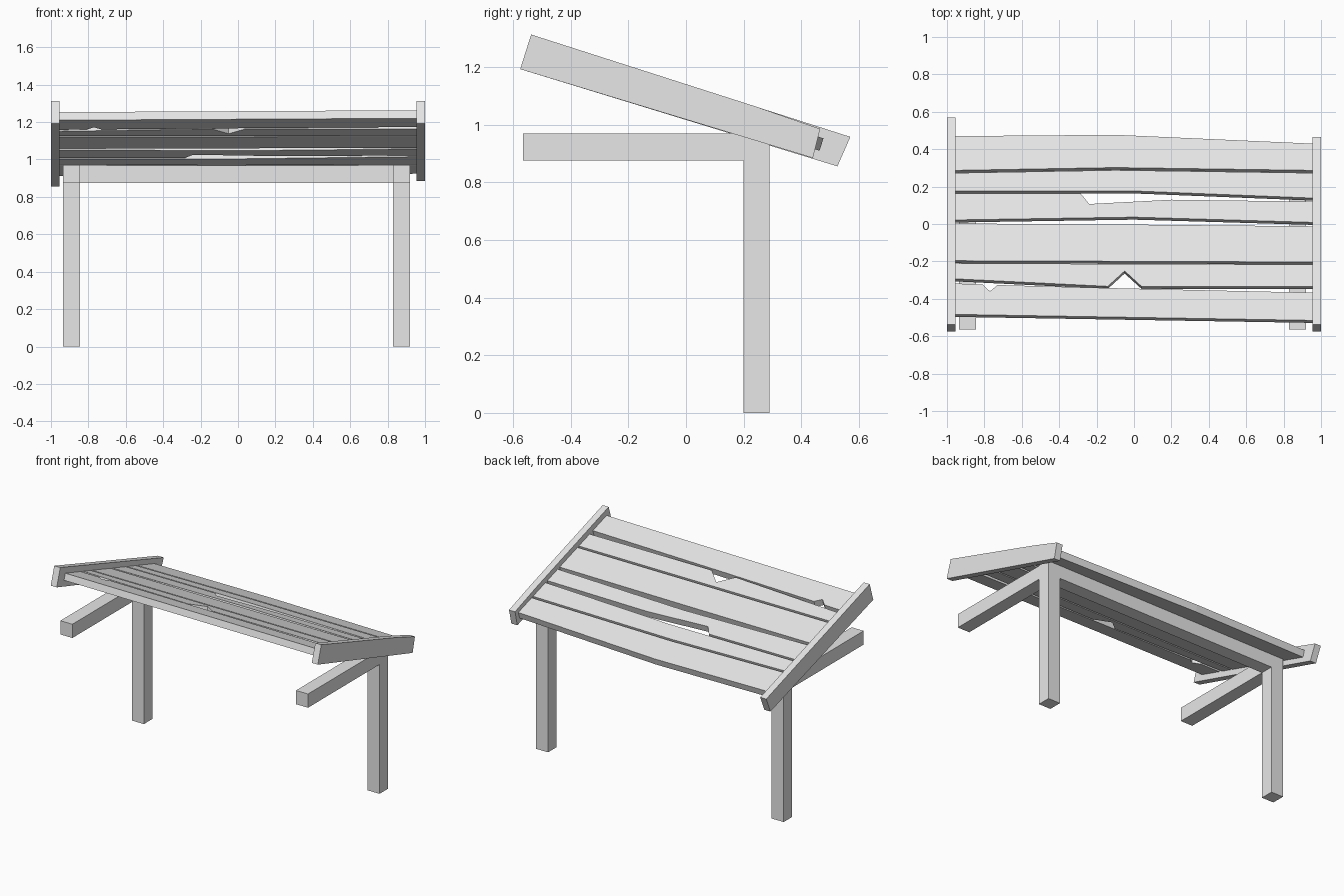
import bpy
import bmesh
import math
from mathutils import Matrix

cube = bpy.data.objects.get("Cube")
if cube:
    bpy.data.objects.remove(cube, do_unlink=True)

TILT = math.radians(17.4)
PLANK_T = 0.045
END = 0.955          # half length of the planks
CANOPY_Z = 1.078     # height of the sloping mid plane at y = 0

grey = bpy.data.materials.new("weathered grey")
grey.use_nodes = True
grey.diffuse_color = (0.8, 0.8, 0.8, 1)
grey.node_tree.nodes["Principled BSDF"].inputs["Base Color"].default_value = (0.8, 0.8, 0.8, 1)


def prism(name, outline, depth, matrix):
    """Extrude a flat outline along local z, then place it."""
    bm = bmesh.new()
    face = bm.faces.new([bm.verts.new((u, v, 0)) for u, v in outline])
    new = bmesh.ops.extrude_face_region(bm, geom=[face])["geom"]
    verts = [g for g in new if isinstance(g, bmesh.types.BMVert)]
    bmesh.ops.translate(bm, verts=verts, vec=(0, 0, depth))
    bmesh.ops.transform(bm, matrix=matrix, verts=bm.verts)
    bmesh.ops.recalc_face_normals(bm, faces=bm.faces)
    mesh = bpy.data.meshes.new(name)
    bm.to_mesh(mesh)
    bm.free()
    mesh.materials.append(grey)
    obj = bpy.data.objects.new(name, mesh)
    bpy.context.collection.objects.link(obj)
    return obj


def box(name, x, y, z):
    outline = [(x[0], y[0]), (x[1], y[0]), (x[1], y[1]), (x[0], y[1])]
    return prism(name, outline, z[1] - z[0], Matrix.Translation((0, 0, z[0])))


def plank(name, front, back):
    """Sloping board; edges run left to right as (x, y) in plan."""
    outline = [(x, y / math.cos(TILT)) for x, y in front + back[::-1]]
    place = (Matrix.Translation((0, 0, CANOPY_Z)) @ Matrix.Rotation(-TILT, 4, "X")
             @ Matrix.Translation((0, 0, -PLANK_T / 2)))
    return prism(name, outline, PLANK_T, place)


def edge(start, middle, end):
    return [(-END, start)] + middle + [(END, end)]


# Worn planks from back to front: front edge, back edge
planks = [
    (edge(0.28, [(-0.1, 0.295)], 0.28), edge(0.463, [(-0.1, 0.47)], 0.423)),
    (edge(0.17, [(0, 0.17)], 0.132), edge(0.266, [(-0.1, 0.281)], 0.266)),
    (edge(0.015, [(0, 0.03)], 0.002),
     edge(0.156, [(-0.285, 0.156), (-0.24, 0.1), (0.2, 0.123)], 0.113)),
    (edge(-0.203, [], -0.21), edge(-0.004, [(0, -0.01)], -0.019)),
    (edge(-0.3, [(-0.14, -0.34), (-0.05, -0.258), (0.04, -0.34)], -0.34),
     edge(-0.217, [], -0.224)),
    (edge(-0.49, [], -0.522),
     edge(-0.325, [(-0.81, -0.33), (-0.77, -0.367), (-0.73, -0.333), (-0.1, -0.35)], -0.374)),
]
for i, (front, back) in enumerate(planks):
    plank(f"plank_{i + 1}", front, back)

# Side rails, drawn as (y, z) profiles and extruded along x; one is broken short
front_end = [(-0.575, 1.192), (-0.537, 1.312)]
rails = {
    "right_rail": (-1.0, front_end + [(0.57, 0.957), (0.525, 0.855)]),
    "left_rail": (END, front_end + [(0.24, 1.063), (0.465, 0.985), (0.44, 0.884)]),
}
to_side = Matrix(((0, 0, 1, 0), (1, 0, 0, 0), (0, 1, 0, 0), (0, 0, 0, 1)))
for name, (x, profile) in rails.items():
    prism(name, profile, 1 - END, Matrix.Translation((x, 0, 0)) @ to_side)

# Posts with forward arms, joined by a cross beam
BEAM_Z = (0.875, 0.968)
for side, x in (("right", (-0.935, -0.845)), ("left", (0.83, 0.92))):
    box(side + "_post", x, (0.2, 0.29), (0, 0.972))
    box(side + "_arm", x, (-0.565, 0.2), BEAM_Z)
box("cross_beam", (-0.845, 0.83), (0.2, 0.29), BEAM_Z)
